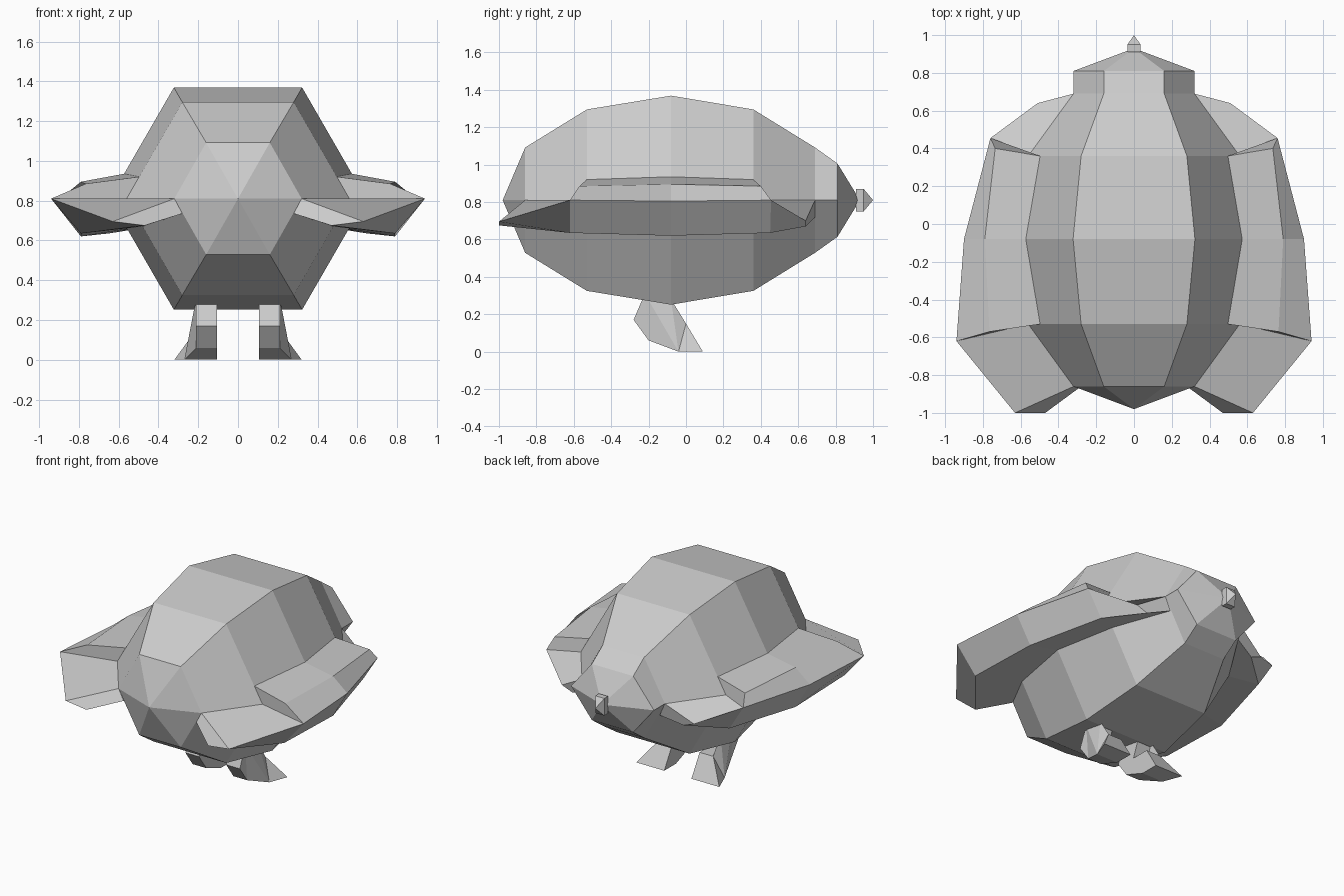
import bpy, bmesh
from math import cos, sin, pi

if "Cube" in bpy.data.objects:
    bpy.data.objects.remove(bpy.data.objects["Cube"])


def finish(bm, name):
    bmesh.ops.remove_doubles(bm, verts=bm.verts, dist=0.0005)
    bmesh.ops.recalc_face_normals(bm, faces=bm.faces)
    me = bpy.data.meshes.new(name)
    bm.to_mesh(me)
    bm.free()
    ob = bpy.data.objects.new(name, me)
    bpy.context.collection.objects.link(ob)
    return ob


def mirror_x(ob):
    ob.modifiers.new("Mirror", 'MIRROR').use_clip = False


def bridge(bm, a, b, closed):
    n = len(a)
    for i in range(n if closed else n - 1):
        j = (i + 1) % n
        bm.faces.new((a[i], a[j], b[j], b[i]))


def lathe(name, rings, sides, start, front, back):
    """Rings of (y, half width, vertical radius) closed by a tip or a cap."""
    bm = bmesh.new()
    loops = [[bm.verts.new((rx * cos(start + 2 * pi * k / sides), y,
                            0.81 + rz * sin(start + 2 * pi * k / sides)))
              for k in range(sides)] for y, rx, rz in rings]
    for a, b in zip(loops, loops[1:]):
        bridge(bm, a, b, True)
    for loop, tip in ((loops[0], front), (loops[-1], back)):
        if tip is None:
            bm.faces.new(loop)
        else:
            t = bm.verts.new((0, tip, 0.81))
            for i in range(sides):
                bm.faces.new((loop[i], loop[(i + 1) % sides], t))
    return finish(bm, name)


# Hexagonal egg-shaped body with a flattened rear ring
lathe("body", [(-0.86, 0.32, 0.325), (-0.53, 0.56, 0.56), (-0.08, 0.645, 0.645),
               (0.36, 0.56, 0.56), (0.69, 0.32, 0.325), (0.81, 0.32, 0.226)],
      6, 0, -0.98, 0.93)

# Small pointed tip at the rear
r = 2 ** 0.5
lathe("rear_tip", [(0.91, 0.035 * r, 0.06 * r), (0.95, 0.035 * r, 0.06 * r)],
      4, pi / 4, None, 1.0)

# Wing flange sections: inner top, outer edge, outer bottom, inner bottom
flange = [
    [(.32, -.86, .81), (.63, -1.0, .695), (.47, -1.0, .675), (.28, -.86, .735)],
    [(.56, -.53, .81), (.94, -.62, .81), (.79, -.62, .635), (.48, -.53, .67)],
    [(.645, -.08, .81), (.90, -.08, .805), (.79, -.08, .62), (.564, -.08, .67)],
    [(.56, .36, .81), (.76, .455, .81), (.65, .45, .635), (.48, .36, .67)],
    [(.32, .69, .81), (.51, .64, .70), (.43, .64, .67), (.28, .69, .72)]]
# Raised pad on the middle three sections: inner and outer ridge
pad = {1: [(.497, -.53, .92), (.765, -.57, .885)],
       2: [(.573, -.08, .935), (.79, -.08, .895)],
       3: [(.497, .36, .92), (.735, .40, .885)]}

sections = []
for i, (inner, edge, bot, inbot) in enumerate(flange):
    flat = [inner, inner, edge, edge, bot, inbot]
    raised = [inner] + pad.get(i, [inner, edge]) + [edge, bot, inbot]
    sections += {1: [flat, raised], 2: [raised], 3: [raised, flat]}.get(i, [flat])

bm = bmesh.new()
loops = [[bm.verts.new(p) for p in s] for s in sections]
for a, b in zip(loops, loops[1:]):
    bridge(bm, a, b, False)
bm.faces.new(loops[0])
bm.faces.new(loops[-1])
bmesh.ops.dissolve_degenerate(bm, dist=0.0005, edges=bm.edges)
mirror_x(finish(bm, "wing"))

# Bent leg and flared foot: side profile (y, z, outer x)
profile = [(-.22, .31, .21), (-.28, .17, .21), (-.20, .06, .21), (-.04, 0, .27),
           (.09, 0, .32), (0, .15, .21), (-.13, .15, .21), (-.08, .28, .21)]
bm = bmesh.new()
inside = [bm.verts.new((0.105, y, z)) for y, z, x in profile]
outside = [bm.verts.new((x, y, z)) for y, z, x in profile]
bridge(bm, inside, outside, True)
bm.faces.new(inside)
bm.faces.new(outside)
bmesh.ops.triangulate(bm, faces=[f for f in bm.faces if len(f.verts) > 4])
mirror_x(finish(bm, "leg"))
